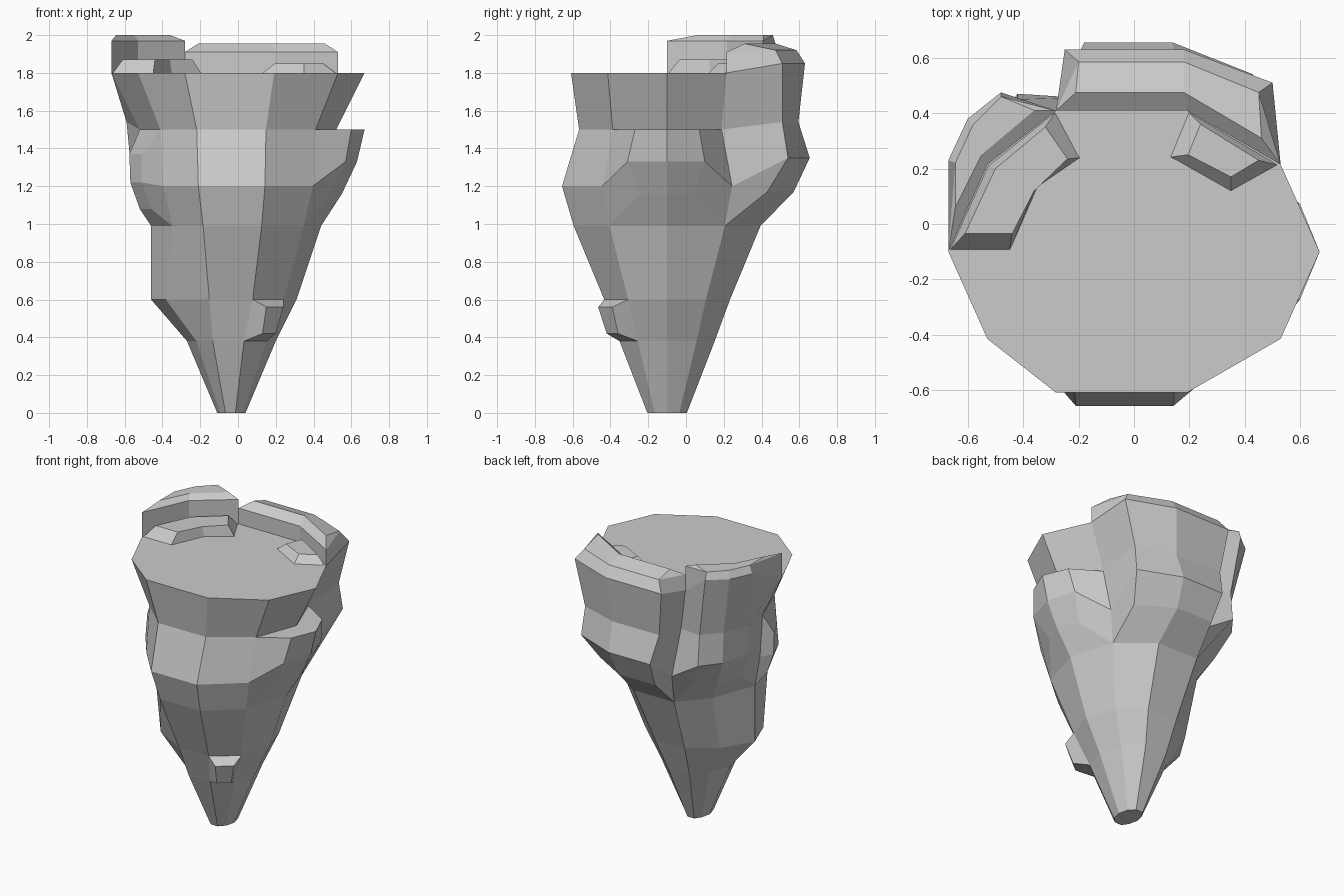
import bpy, bmesh
from math import sin, radians

if "Cube" in bpy.data.objects:
    bpy.data.objects.remove(bpy.data.objects["Cube"])

# Ten-sided rings: z, centre x, x radius, y radius
RINGS = [(0, -.035, .075, .11), (.38, -.035, .235, .265), (.6, -.015, .325, .35),
         (.99, 0, .44, .52), (1.2, 0, .5, .585), (1.5, 0, .52, .49), (1.8, 0, .67, .535)]
UX = [1, .79, .285, -.42, -.79, -1, -.79, -.42, .285, .79]
DENT = {(2, 4): -.06, (2, 5): -.12, (2, 6): -.11, (3, 5): -.02}


def base(r, k):
    k %= 10
    z, cx, rx, ry = RINGS[r]
    return (cx + rx * UX[k] + DENT.get((r, k), 0), -.1 + ry * sin(radians(36 * k)), z)


bm = bmesh.new()
cache = {}
covered = set()


def face(*pts):
    vs = []
    for p in pts:
        key = tuple(round(c, 4) for c in p)
        if key not in cache:
            cache[key] = bm.verts.new(p)
        if cache[key] not in vs:
            vs.append(cache[key])
    if len(vs) > 2:
        bm.faces.new(vs)


def bulge(cols, r0, r1, inner, crest=None):
    """Pull a block of body faces out to the inner points; crest makes a wall top."""
    covered.update((r, k) for r in range(r0, r1) for k in cols[:-1])
    first, last = cols[0], cols[-1]

    def edge(i, k):
        if r0 + i <= r1:
            return base(r0 + i, k)
        return base(r1, k)[:2] + (crest,)

    def ring(r, z=None):
        pts = [base(r, k) for k in cols]
        if z:
            pts = [p[:2] + (z,) for p in pts]
        return [pts[0]] + pts + [pts[-1]]

    rows = [ring(r0)]
    for i, row in enumerate(inner):
        rows.append([edge(i, first)] + list(row) + [edge(i, last)])
    if crest:
        rows.append(ring(r1, crest))
    rows.append(ring(r1))
    for a, b in zip(rows, rows[1:]):
        for j in range(len(a) - 1):
            face(a[j], a[j + 1], b[j + 1], b[j])


def level(z, *xy):
    return [(x, y, z) for x, y in xy]


# Right ledge
bulge([9, 0, 1], 3, 5, [
    level(1.16, (.49, -.24), (.55, -.1), (.49, .04)),
    level(1.33, (.57, -.31), (.63, -.1), (.57, .1)),
    level(1.5, (.6, -.27), (.67, -.1), (.6, .07))])
# Left bump
bulge([5, 6], 3, 5, [
    level(1.08, (-.52, -.15), (-.46, -.26)),
    level(1.22, (-.57, -.15), (-.51, -.29)),
    level(1.37, (-.575, -.15), (-.51, -.27))])
# Small front knob
bulge([8, 9], 1, 2, [
    level(.42, (.13, -.42), (.2, -.36)),
    level(.56, (.15, -.465), (.24, -.39))])
# Back wall
bulge([1, 2, 3], 3, 6, [
    level(1.17, (.36, .43), (.12, .57), (-.16, .57)),
    level(1.35, (.43, .54), (.14, .655), (-.18, .655)),
    level(1.54, (.42, .51), (.15, .595), (-.21, .595)),
    level(1.85, (.5, .51), (.18, .63), (-.25, .63)),
    level(1.92, (.45, .475), (.18, .585), (-.2, .585)),
    level(1.955, (.46, .31), (.18, .475), (-.21, .475))], 1.91)
# Left wall
bulge([3, 4, 5], 3, 6, [
    level(1.13, (-.3, .37), (-.43, .27), (-.49, .08)),
    level(1.33, (-.42, .47), (-.52, .34), (-.57, .13)),
    level(1.54, (-.42, .45), (-.52, .33), (-.59, .16)),
    level(1.95, (-.48, .475), (-.6, .38), (-.67, .23)),
    level(2.0, (-.48, .46), (-.58, .36), (-.645, .22)),
    level(2.0, (-.36, .41), (-.55, .25), (-.645, .06))], 1.97)

# Remaining faces of the tapering body
for r in range(6):
    for k in range(10):
        if (r, k) not in covered:
            face(base(r, k), base(r, k + 1), base(r + 1, k + 1), base(r + 1, k))
face(*[base(0, k) for k in range(10)])
face(*[base(6, k) for k in range(10)])


def finish(name, b):
    bmesh.ops.recalc_face_normals(b, faces=b.faces[:])
    me = bpy.data.meshes.new(name)
    b.to_mesh(me)
    b.free()
    bpy.context.collection.objects.link(bpy.data.objects.new(name, me))


finish("rock_body", bm)


# Low stepped slabs on the flat top
def slab(name, low, high, z):
    b = bmesh.new()
    lo = [b.verts.new((x, y, 1.79)) for x, y in low]
    hi = [b.verts.new((x, y, z)) for x, y in high]
    n = len(lo)
    b.faces.new(lo)
    b.faces.new(hi)
    for i in range(n):
        j = (i + 1) % n
        b.faces.new((lo[i], lo[j], hi[j], hi[i]))
    finish(name, b)


slab("left_step", [(-.67, -.1), (-.45, -.1), (-.35, .13), (-.19, .24), (-.28, .41), (-.53, .21)],
     [(-.61, -.035), (-.44, -.035), (-.36, .12), (-.24, .235), (-.32, .35), (-.5, .2)], 1.87)
slab("right_step", [(.19, .41), (.12, .24), (.35, .11), (.53, .21)],
     [(.24, .36), (.195, .25), (.35, .17), (.45, .23)], 1.85)
